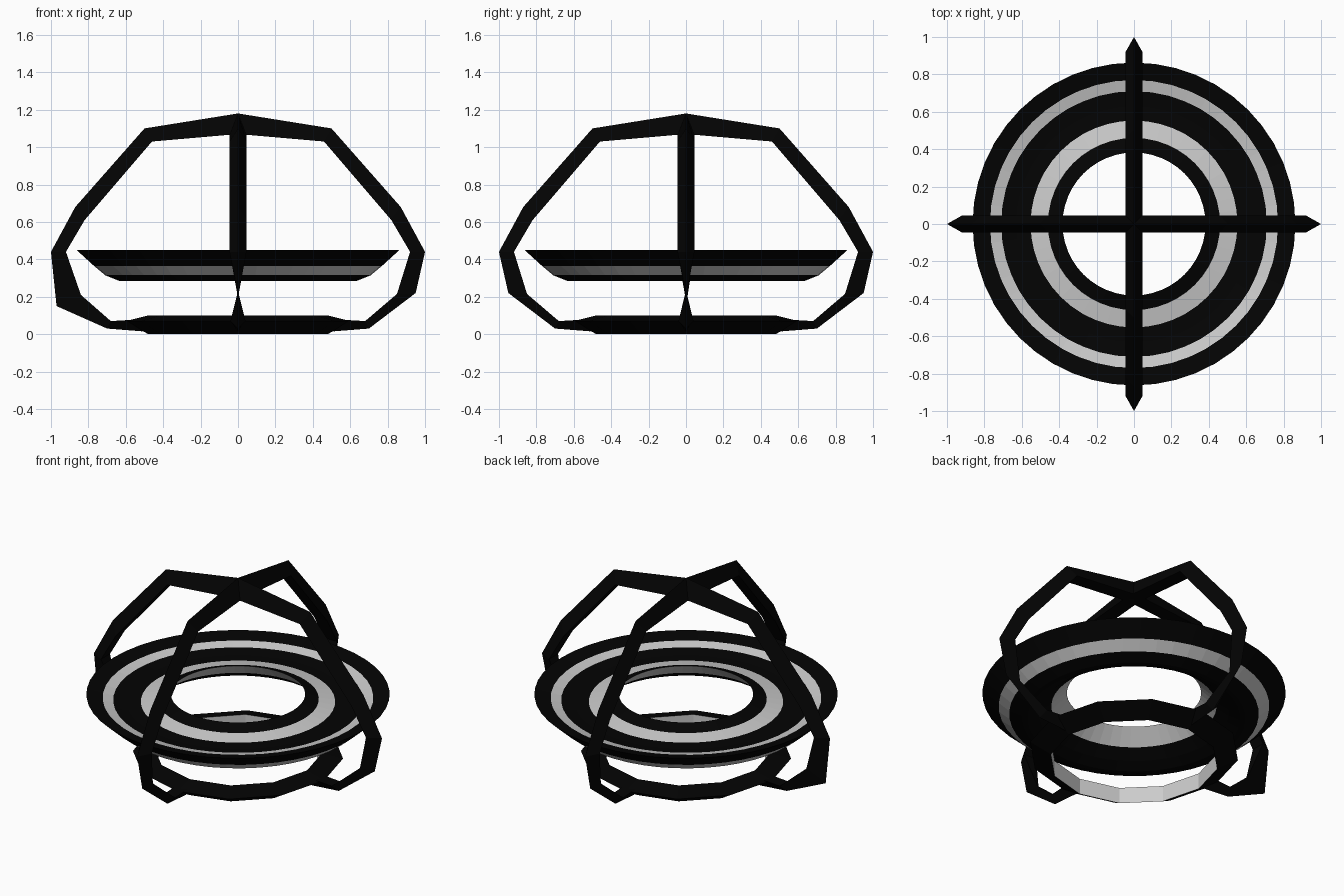
import bpy, bmesh
from math import sin, cos, pi

if "Cube" in bpy.data.objects:
    bpy.data.objects.remove(bpy.data.objects["Cube"])


def material(name, v):
    m = bpy.data.materials.new(name)
    m.diffuse_color = (v, v, v, 1)
    m.use_nodes = True
    m.node_tree.nodes["Principled BSDF"].inputs["Base Color"].default_value = m.diffuse_color
    return m


DARK, LIGHT = material("dark", 0.001), material("light", 0.8)


def finish(name, bm, mats):
    bmesh.ops.recalc_face_normals(bm, faces=bm.faces)
    me = bpy.data.meshes.new(name)
    bm.to_mesh(me)
    bm.free()
    for m in mats:
        me.materials.append(m)
    ob = bpy.data.objects.new(name, me)
    bpy.context.collection.objects.link(ob)
    return ob


def lathe(name, profile, steps):
    """Spin a closed profile of (radius, z, material index of next segment)."""
    bm = bmesh.new()
    rings = [[bm.verts.new((r * cos(2 * pi * i / steps), r * sin(2 * pi * i / steps), z))
              for r, z, _ in profile] for i in range(steps)]
    n = len(profile)
    for i in range(steps):
        a, b = rings[i], rings[(i + 1) % steps]
        for j in range(n):
            k = (j + 1) % n
            f = bm.faces.new((a[j], b[j], b[k], a[k]))
            f.material_index = profile[j][2]
    return finish(name, bm, [DARK, LIGHT])


# Striped disc: shallow dished top, half-round underside
under = [(0.863, 0.45, 0), (0.77, 0.365, 1), (0.71, 0.315, 0), (0.635, 0.285, 0),
         (0.605, 0.285, 0), (0.54, 0.315, 0), (0.47, 0.365, 1)]
top = [(0.382, 0.45, 0), (0.46, 0.42, 1), (0.553, 0.403, 0), (0.63, 0.40, 0),
       (0.71, 0.413, 1), (0.77, 0.428, 0)]
lathe("striped_disc", under + top, 48)

# Base ring: triangular section, pale inner face
lathe("base_ring", [(0.48, 0.0, 0), (0.60, 0.07, 0), (0.48, 0.10, 1)], 12)

# Arch stations: outer ridge r, z, inner edge r, z, half width
TOP = (0, 1.18, 0, 1.07, 0.045)
SIDE = [(0.50, 1.10, 0.46, 1.03, 0.045),
        (0.87, 0.68, 0.82, 0.61, 0.045),
        (1.00, 0.44, 0.92, 0.44, 0.045),
        (0.95, 0.22, 0.85, 0.215, 0.004),
        (0.70, 0.03, 0.68, 0.07, 0.04),
        (0.51, 0.015, 0.51, 0.08, 0.04)]
ODD = SIDE[:3] + [(0.97, 0.15, 0.84, 0.21, 0.006)] + SIDE[4:]


def arch(name, left, right, along_y):
    path = [(-a, b, -c, d, w) for a, b, c, d, w in reversed(left)] + [TOP] + right
    bm = bmesh.new()

    def vert(u, v, z):
        return bm.verts.new((-v, u, z) if along_y else (u, v, z))

    secs = [(vert(a, 0, b), vert(c, w, d), vert(c, -w, d)) for a, b, c, d, w in path]
    for s, t in zip(secs, secs[1:]):
        for j in range(3):
            k = (j + 1) % 3
            bm.faces.new((s[j], s[k], t[k], t[j]))
    bm.faces.new(secs[0])
    bm.faces.new(secs[-1])
    return finish(name, bm, [DARK])


# Two crossing arches, one with a slightly different left foot
arch("side_arch", ODD, SIDE, False)
arch("front_back_arch", SIDE, SIDE, True)
